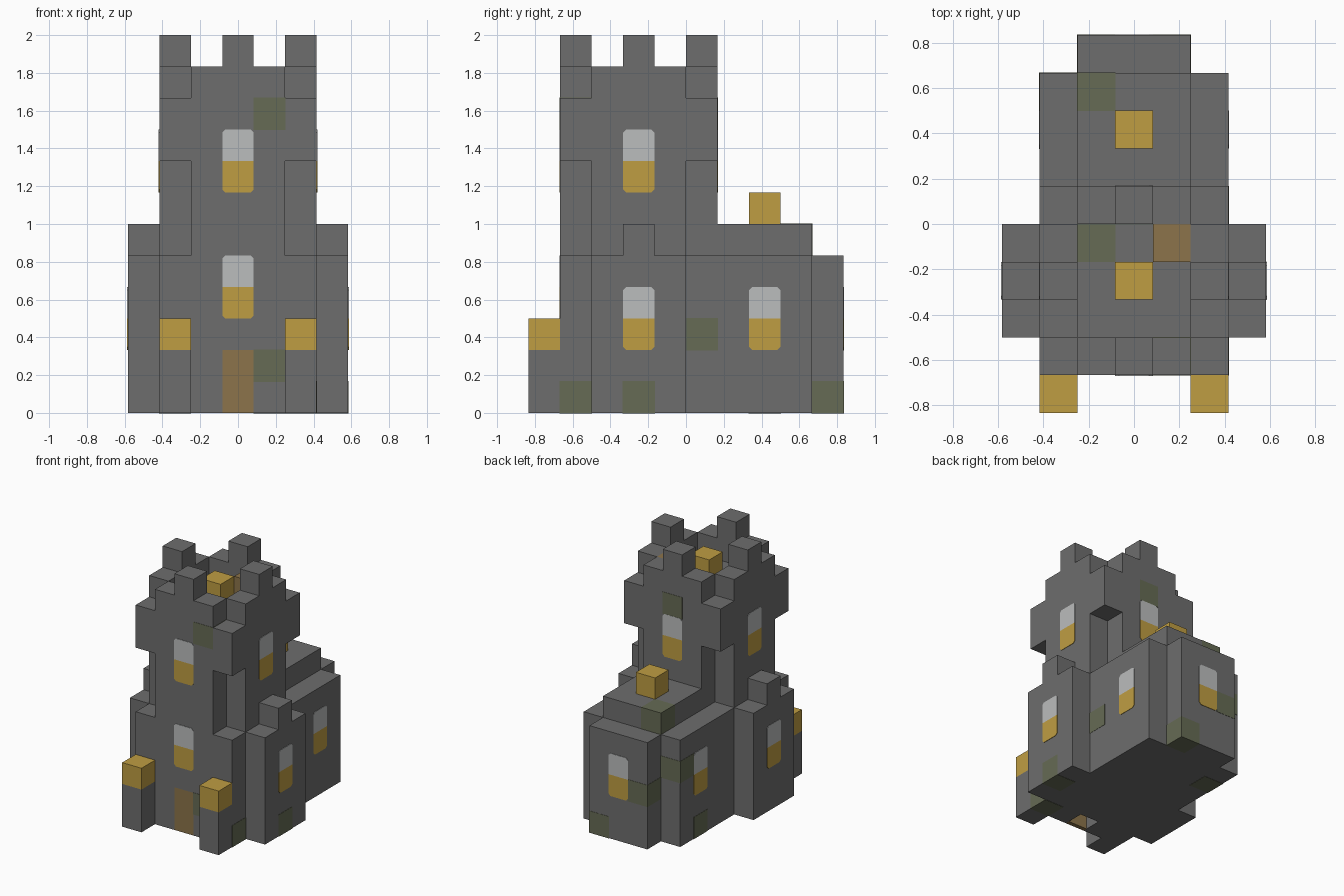
import bpy, bmesh
from mathutils import Vector

U = 1 / 6      # size of one block
E = 0.012      # raised skin of coloured blocks, in blocks

old = bpy.data.objects.get("Cube")
if old:
    bpy.data.objects.remove(old, do_unlink=True)


def material(name, rgb):
    m = bpy.data.materials.new(name)
    m.use_nodes = True
    m.diffuse_color = (*rgb, 1)
    bsdf = m.node_tree.nodes["Principled BSDF"]
    bsdf.inputs["Base Color"].default_value = (*rgb, 1)
    bsdf.inputs["Roughness"].default_value = 0.9
    return m


STONE = material("grey stone", (0.155, 0.155, 0.155))
MOSS = material("mossy stone", (0.133, 0.147, 0.089))
LAMP = material("amber light", (0.52, 0.34, 0.055))
PANE = material("pale glass", (0.50, 0.51, 0.51))
WOOD = material("brown wood", (0.263, 0.175, 0.069))


def finish(name, bm, mat):
    bmesh.ops.scale(bm, vec=(U, U, U), verts=bm.verts)
    bmesh.ops.recalc_face_normals(bm, faces=bm.faces)
    me = bpy.data.meshes.new(name)
    bm.to_mesh(me)
    bm.free()
    me.materials.append(mat)
    ob = bpy.data.objects.new(name, me)
    bpy.context.collection.objects.link(ob)
    return ob


def blocks(name, mat, *boxes, grow=0):
    """Join boxes, each given as two opposite corners in block units."""
    bm = bmesh.new()
    for lo, hi in boxes:
        lo, hi = Vector(lo), Vector(hi)
        for v in bmesh.ops.create_cube(bm, size=1)["verts"]:
            for i in range(3):
                v.co[i] = hi[i] + grow if v.co[i] > 0 else lo[i] - grow
    return finish(name, bm, mat)


def cube(name, mat, x, y, z, grow=0):
    """One block, centred on x and y, standing on z."""
    return blocks(name, mat, ((x - .5, y - .5, z), (x + .5, y + .5, z + 1)), grow=grow)


def pane(name, mat, pos, normal, top):
    """Thin square plate with its outer two corners cut."""
    c = 0.1
    pts = [(-.5, 0), (.5, 0), (.5, 1 - c), (.5 - c, 1), (c - .5, 1), (-.5, 1 - c)]
    if not top:
        pts = [(a, 1 - b) for a, b in pts]
    n = Vector(normal)
    side = n.cross(Vector((0, 0, 1)))
    bm = bmesh.new()
    face = bm.faces.new([bm.verts.new(Vector(pos) + side * a + Vector((0, 0, b)))
                         for a, b in pts])
    out = bmesh.ops.extrude_face_region(bm, geom=[face])["geom"]
    bmesh.ops.translate(bm, vec=n * 0.02,
                        verts=[g for g in out if isinstance(g, bmesh.types.BMVert)])
    finish(name, bm, mat)


def window(name, pos, normal):
    x, y, z = pos
    pane(name + "_lit_pane", LAMP, pos, normal, False)
    pane(name + "_pale_pane", PANE, (x, y, z + 1), normal, True)


# Tower base with a doorway cut into the front
base = blocks("tower_base", STONE, ((-2.5, -4, 0), (2.5, 1, 5)))
cutter = blocks("doorway_cutter", STONE, ((-.5, -4.5, -.5), (.5, -3, 2)))
cutter.hide_render = True
cutter.hide_set(True)
cut = base.modifiers.new("doorway", "BOOLEAN")
cut.operation = "DIFFERENCE"
cut.solver = "EXACT"
cut.object = cutter
blocks("door", WOOD, ((-.5, -4, 0), (.5, -3.8, 2)))

# Tower shaft with notched corners, then overhanging corner blocks
blocks("tower_shaft", STONE,
       ((-1.5, -4, 5), (1.5, 1, 10)),
       ((-2.5, -3, 5), (-1.5, 0, 10)), ((1.5, -3, 5), (2.5, 0, 10)))
for sx, side in ((-1, "right"), (1, "left")):
    for y, end in ((-3.5, "front"), (.5, "back")):
        blocks(f"{end}_{side}_corbel", STONE,
               ((sx * 2 - .5, y - .5, 8), (sx * 2 + .5, y + .5, 10)))

# Parapet walls, each with one merlon
for name, x, y in (("front", 0, -3.5), ("back", 0, .5), ("left", 2, -1.5), ("right", -2, -1.5)):
    wx, wy = (1.5, .5) if x == 0 else (.5, 1.5)
    blocks(f"{name}_parapet", STONE, ((x - wx, y - wy, 10), (x + wx, y + wy, 11)))
    cube(f"{name}_merlon", STONE, x, y, 11)

# Rear hall with a raised roof and a rear bay
blocks("hall", STONE, ((-2.5, 1, 0), (2.5, 4, 5)))
blocks("hall_roof", STONE, ((-1.5, 1, 5), (1.5, 4, 6)))
blocks("rear_bay", STONE, ((-1.5, 4, 0), (1.5, 5, 5)))

# Side wings, lamp posts and the windows that repeat on both sides
for s, side in ((-1, "right"), (1, "left")):
    x = s * 3
    blocks(f"{side}_wing", STONE, ((x - .5, -3, 0), (x + .5, 0, 5)))
    cube(f"{side}_wing_merlon", STONE, x, -1.5, 5)
    blocks(f"{side}_lamp_post", STONE, ((s * 2 - .5, -5, 0), (s * 2 + .5, -4, 2)))
    cube(f"{side}_post_lamp", LAMP, s * 2, -4.5, 2)
    window(f"{side}_wing_window", (s * 3.5, -1.5, 2), (s, 0, 0))
    window(f"{side}_hall_window", (s * 2.5, 2.5, 2), (s, 0, 0))
    window(f"{side}_tower_window", (s * 2.5, -1.5, 7), (s, 0, 0))

# Front and back windows
window("front_lower_window", (0, -4, 3), (0, -1, 0))
window("front_upper_window", (0, -4, 7), (0, -1, 0))
window("back_tower_window", (0, 1, 7), (0, 1, 0))
window("rear_bay_window", (0, 5, 2), (0, 1, 0))

# Rooftop lamps and crate
cube("tower_roof_lamp", LAMP, 0, -1.5, 10)
cube("hall_roof_lamp", LAMP, 0, 2.5, 6)
cube("roof_crate", WOOD, 1, -.5, 10)

# Scattered mossy blocks
for i, (x, y, z) in enumerate((
        (1, -3.5, 9), (1, -3.5, 1), (-1, -.5, 9), (0, .5, 9),
        (2, -3.5, 0), (3, -1.5, 0), (2, .5, 2), (1, 4.5, 0),
        (-1, 4.5, 2), (-1, 3.5, 5), (-2, 3.5, 3), (-2, 2.5, 0))):
    cube(f"mossy_block_{i + 1}", MOSS, x, y, z, grow=E)
